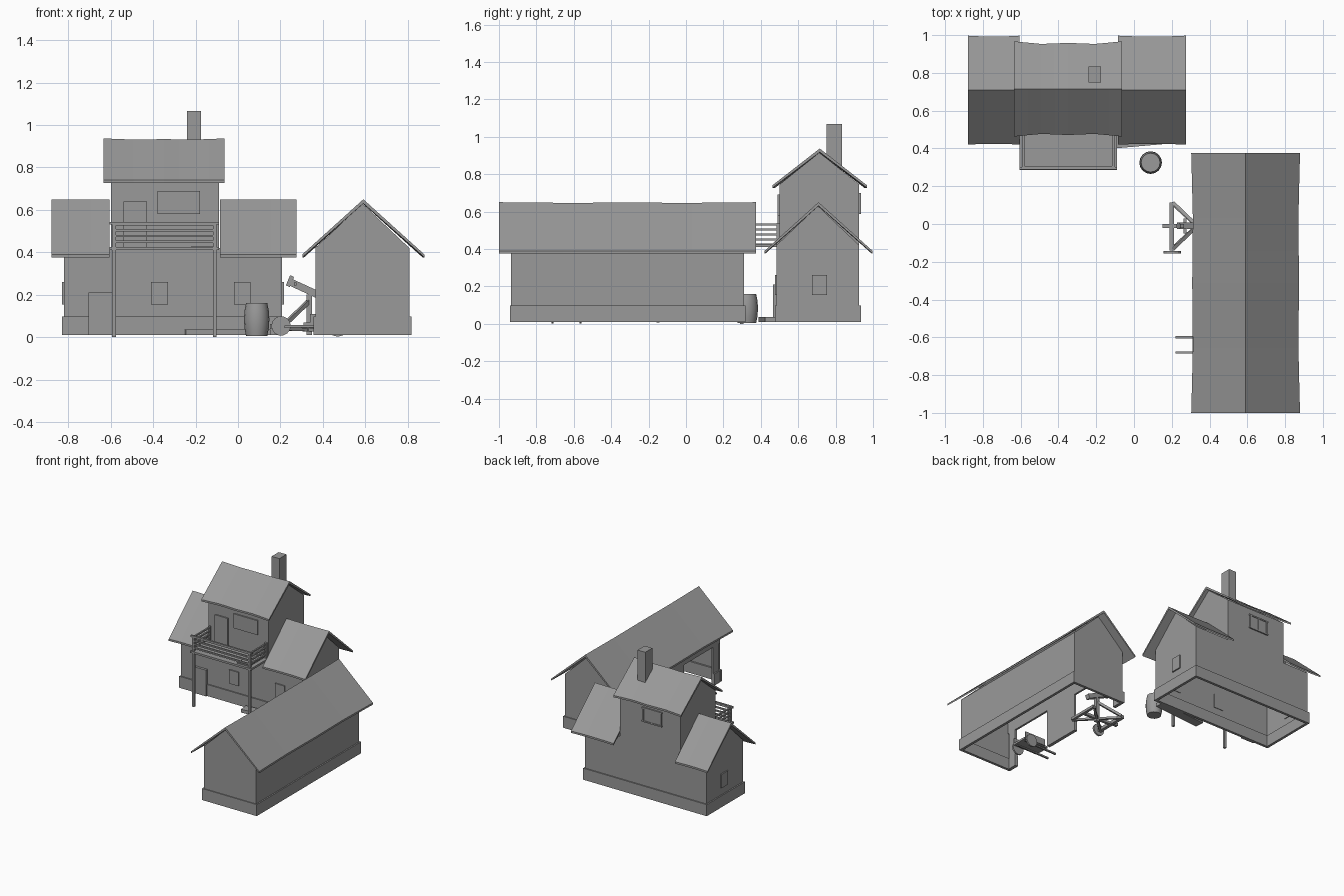
import bpy, bmesh, math
from mathutils import Vector

cube = bpy.data.objects.get("Cube")
if cube:
    bpy.data.objects.remove(cube)

grey = bpy.data.materials.new("plain grey")
grey.use_nodes = True
COLOR = (0.32, 0.32, 0.32, 1)
grey.diffuse_color = COLOR
grey.node_tree.nodes["Principled BSDF"].inputs["Base Color"].default_value = COLOR


def finish(name, bm):
    me = bpy.data.meshes.new(name)
    bm.to_mesh(me)
    bm.free()
    me.materials.append(grey)
    ob = bpy.data.objects.new(name, me)
    bpy.context.collection.objects.link(ob)
    return ob


def box(name, x0, x1, y0, y1, z0, z1):
    bm = bmesh.new()
    bmesh.ops.create_cube(bm, size=1)
    for v in bm.verts:
        v.co = ((x0 + x1) / 2 + v.co.x * (x1 - x0),
                (y0 + y1) / 2 + v.co.y * (y1 - y0),
                (z0 + z1) / 2 + v.co.z * (z1 - z0))
    return finish(name, bm)


def beam(name, a, b, w=0.016):
    """Square timber between two points."""
    a, b = Vector(a), Vector(b)
    bm = bmesh.new()
    bmesh.ops.create_cube(bm, size=1)
    turn = (b - a).to_track_quat('Z', 'Y')
    for v in bm.verts:
        v.co = (a + b) / 2 + turn @ Vector((v.co.x * w, v.co.y * w, v.co.z * (b - a).length))
    return finish(name, bm)


def place(axis, u, v, z):
    return (u, v, z) if axis == 'x' else (v, u, z)


def gable(name, axis, u0, u1, v0, v1, z0, eave, ridge, open_side=False):
    """Hollow walls with two pointed ends; the roof closes the top."""
    bm = bmesh.new()
    prof = [(v0, z0), (v1, z0), (v1, eave), ((v0 + v1) / 2, ridge), (v0, eave)]
    a, b = [[bm.verts.new(place(axis, u, v, z)) for v, z in prof] for u in (u0, u1)]
    bm.faces.new(a)
    bm.faces.new(reversed(b))
    bm.faces.new((a[2], a[1], b[1], b[2]))
    if not open_side:
        bm.faces.new((a[0], a[4], b[4], b[0]))
    if axis == 'x':
        bmesh.ops.reverse_faces(bm, faces=bm.faces)
    return finish(name, bm)


def roof(name, axis, u0, u1, v0, v1, eave, ridge, parts=6, wave=0.006, thick=0.014):
    """Slightly sagging gable roof with closed, thick edges."""
    bm = bmesh.new()
    m = (v0 + v1) / 2
    rings = []
    for i in range(parts + 1):
        t = i / parts
        w = wave * (math.cos(t * 4 * math.pi) - 1) * 0.5 - wave * math.sin(t * math.pi)
        prof = [(v0 - w, eave + thick), (m, ridge + w * 0.4), (v1 + w, eave + thick),
                (v1 + w, eave), (m, ridge + w * 0.4 - thick * 1.4), (v0 - w, eave)]
        u = u0 + (u1 - u0) * t
        rings.append([bm.verts.new(place(axis, u, v, z)) for v, z in prof])
    for a, b in zip(rings, rings[1:]):
        for i in range(6):
            j = (i + 1) % 6
            bm.faces.new((a[i], a[j], b[j], b[i]))
    for r in (rings[0], rings[-1]):
        bm.faces.new((r[0], r[1], r[4], r[5]))
        bm.faces.new((r[1], r[2], r[3], r[4]))
    bmesh.ops.recalc_face_normals(bm, faces=bm.faces)
    return finish(name, bm)


def lathe(name, centre, profile, axis='Z', sides=16):
    """Turned part from (radius, height) pairs."""
    bm = bmesh.new()
    rings = []
    for r, h in profile:
        ring = []
        for k in range(sides):
            a = 2 * math.pi * k / sides
            p = Vector((r * math.cos(a), r * math.sin(a), h))
            if axis == 'Y':
                p = Vector((p.x, p.z, p.y))
            ring.append(bm.verts.new(Vector(centre) + p))
        rings.append(ring)
    for a, b in zip(rings, rings[1:]):
        for k in range(sides):
            n = (k + 1) % sides
            bm.faces.new((a[k], a[n], b[n], b[k]))
    bm.faces.new(rings[0])
    bm.faces.new(rings[-1])
    bmesh.ops.recalc_face_normals(bm, faces=bm.faces)
    return finish(name, bm)


def plinth(name, x0, x1, y0, y1, t=0.02):
    """Stone footing along the front, the back and the left end."""
    box(name + "_front", x0, x1, y0, y0 + t, 0.01, 0.098)
    box(name + "_back", x0, x1, y1 - t, y1, 0.01, 0.098)
    box(name + "_left", x1 - t, x1, y0 + t, y1 - t, 0.01, 0.098)


# House: stone plinth, long low range and central tower
plinth("house_plinth", -0.83, 0.215, 0.475, 0.935)
box("house_plinth_right", -0.83, -0.81, 0.495, 0.915, 0.01, 0.098)
gable("house_walls", 'x', -0.82, 0.207, 0.484, 0.926, 0.09, 0.42, 0.63)
gable("tower_walls", 'x', -0.6, -0.09, 0.5, 0.926, 0.415, 0.745, 0.915)
roof("house_roof_right", 'x', -0.88, -0.605, 0.42, 0.997, 0.376, 0.65, 3, 0.003)
roof("house_roof_left", 'x', -0.085, 0.275, 0.42, 0.997, 0.376, 0.65, 3, 0.003)
roof("tower_roof", 'x', -0.635, -0.063, 0.463, 0.967, 0.727, 0.937, 8, 0.008)
box("chimney", -0.24, -0.175, 0.75, 0.835, 0.75, 1.067)

# Doors and windows as thin raised panels
box("house_door", -0.705, -0.595, 0.465, 0.486, 0.01, 0.21)
box("balcony_door", -0.54, -0.43, 0.49, 0.505, 0.425, 0.64)
box("tower_front_window", -0.38, -0.18, 0.49, 0.505, 0.58, 0.69)
for i, x in enumerate((-0.41, -0.02)):
    box(f"front_window_{i}", x, x + 0.08, 0.475, 0.488, 0.155, 0.26)
box("end_window_right", -0.83, -0.815, 0.675, 0.755, 0.155, 0.26)
box("end_window_left", 0.203, 0.217, 0.675, 0.755, 0.155, 0.26)
box("tower_back_window", -0.44, -0.29, 0.92, 0.931, 0.595, 0.69)
for i, x in enumerate((-0.445, -0.37, -0.295)):
    box(f"back_window_bar_{i}", x, x + 0.01, 0.92, 0.936, 0.59, 0.695)
for i, z in enumerate((0.587, 0.688)):
    box(f"back_window_rail_{i}", -0.45, -0.28, 0.92, 0.936, z, z + 0.01)

# Balcony: deck, hatch, posts and rails
box("balcony_deck", -0.605, -0.09, 0.285, 0.5, 0.41, 0.425)
box("balcony_hatch", -0.22, -0.12, 0.305, 0.49, 0.42, 0.43)
for i, x in enumerate((-0.585, -0.11)):
    box(f"balcony_post_{i}", x - 0.009, x + 0.009, 0.29, 0.308, 0, 0.54)
    box(f"balcony_wall_post_{i}", x - 0.008, x + 0.008, 0.484, 0.5, 0.42, 0.54)
    for k in range(4):
        z = 0.45 + k * 0.027
        beam(f"side_rail_{i}_{k}", (x, 0.298, z), (x, 0.5, z), 0.011)
for k in range(4):
    z = 0.45 + k * 0.027
    beam(f"front_rail_{k}", (-0.585, 0.298, z), (-0.11, 0.298, z), 0.011)
beam("balcony_top_rail", (-0.605, 0.295, 0.537), (-0.09, 0.295, 0.537), 0.014)

# Door step, turned slightly, and barrel
step = box("step", -0.2, 0.2, -0.035, 0.035, 0.01, 0.035)
step.location = (-0.05, 0.44, 0)
step.rotation_euler.z = math.radians(5)
barrel = lathe("barrel", (0.088, 0.325, 0),
               [(0.05, 0.005), (0.057, 0.04), (0.06, 0.083), (0.057, 0.125), (0.05, 0.16)])

# Barn: hollow walls with two open bays on the right side
plinth("barn_plinth", 0.355, 0.818, -0.942, 0.317)
gable("barn_walls", 'y', -0.935, 0.31, 0.365, 0.808, 0.09, 0.42, 0.63, True)
for i, (y0, y1) in enumerate(((-0.92, -0.85), (-0.5, -0.2), (0.22, 0.295))):
    box(f"bay_plinth_{i}", 0.355, 0.38, y0, y1, 0.01, 0.098)
    box(f"bay_wall_{i}", 0.365, 0.38, y0, y1, 0.098, 0.3)
box("bay_lintel", 0.365, 0.38, -0.93, 0.305, 0.3, 0.43)
roof("barn_roof", 'y', -1, 0.375, 0.303, 0.879, 0.376, 0.65, 8, 0.005)

# Hand cart in the front bay
box("cart_bed", 0.31, 0.52, -0.7, -0.58, 0.055, 0.07)
for i, y in enumerate((-0.68, -0.6)):
    beam(f"cart_handle_{i}", (0.22, y, 0.05), (0.5, y, 0.055), 0.012)
for i, y in enumerate((-0.72, -0.57)):
    lathe(f"cart_wheel_{i}", (0.47, y, 0.05), [(0.048, 0), (0.048, 0.012)], 'Y', 12)
    box(f"cart_side_{i}", 0.34, 0.52, y + 0.018 - i * 0.026, y + 0.026 - i * 0.026, 0.06, 0.11)

# Catapult in the back bay: crossed frame, upright, braces, wheel and tilted arm
beam("catapult_cross_beam", (0.2, -0.14, 0.045), (0.2, 0.115, 0.045), 0.024)
beam("catapult_rear_beam", (0.46, -0.13, 0.035), (0.46, 0.11, 0.035), 0.02)
beam("catapult_spine", (0.2, -0.01, 0.04), (0.46, -0.01, 0.035), 0.02)
beam("catapult_post", (0.335, -0.01, 0.01), (0.335, -0.01, 0.2), 0.026)
for i, y in enumerate((-0.13, 0.11)):
    beam(f"catapult_side_{i}", (0.2, y, 0.04), (0.46, -0.02 - y, 0.03), 0.016)
    beam(f"catapult_brace_{i}", (0.21, y, 0.05), (0.335, -0.01, 0.17), 0.018)
lathe("catapult_wheel", (0.203, -0.157, 0.053), [(0.046, 0), (0.046, 0.014)], 'Y', 14)
beam("catapult_arm", (0.235, -0.01, 0.265), (0.42, -0.01, 0.18), 0.034)
beam("catapult_tip", (0.15, -0.01, 0.05), (0.2, -0.01, 0.05), 0.022)
beam("catapult_head", (0.235, -0.01, 0.24), (0.255, -0.01, 0.288), 0.02)
beam("catapult_bow", (0.27, -0.05, 0.25), (0.27, 0.03, 0.25), 0.014)

# Smooth the round barrel but keep its rims sharp
bpy.ops.object.select_all(action='DESELECT')
barrel.select_set(True)
bpy.context.view_layer.objects.active = barrel
bpy.ops.object.shade_smooth_by_angle(angle=math.radians(40))
